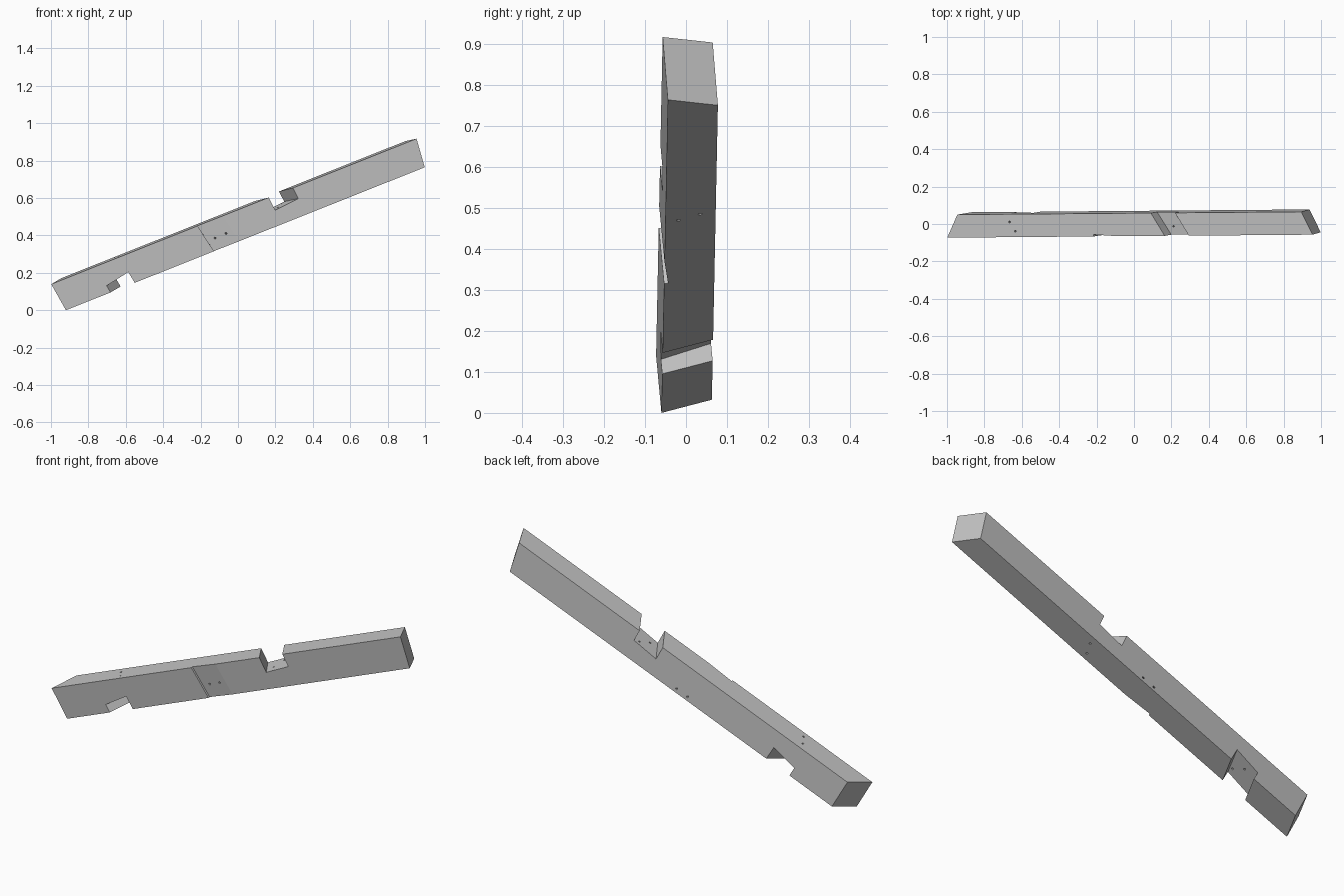
import bpy, bmesh
from itertools import product
from mathutils import Matrix, Vector

old = bpy.data.objects.get("Cube")
if old:
    bpy.data.objects.remove(old, do_unlink=True)

WIDTH, HEIGHT, OVER = 0.123, 0.159, 0.05

# Beam frame: local x runs along the beam, y to its back, z to its top
along = Vector((0.929, 0.0076, 0.370)).normalized()
back = Vector((-0.037, 0.997, 0.072))
back = (back - along * back.dot(along)).normalized()
frame = Matrix((along, back, along.cross(back))).transposed().to_4x4()
frame.translation = (-0.92, -0.06, 0.0)

grey = bpy.data.materials.new("plain_grey")
grey.use_nodes = True
colour = (0.55, 0.55, 0.55, 1)
grey.diffuse_color = colour
grey.node_tree.nodes["Principled BSDF"].inputs["Base Color"].default_value = colour


def make_object(name, bm):
    bmesh.ops.recalc_face_normals(bm, faces=bm.faces)
    mesh = bpy.data.meshes.new(name)
    bm.to_mesh(mesh)
    bm.free()
    mesh.materials.append(grey)
    obj = bpy.data.objects.new(name, mesh)
    bpy.context.collection.objects.link(obj)
    obj.matrix_world = frame
    return obj


def block(name, corner):
    """Six-sided solid; corner(i, j, k) gives each corner for i, j, k in 0..1."""
    bm = bmesh.new()
    for c in product((0, 1), repeat=3):
        bm.verts.new(corner(*c))
    bmesh.ops.convex_hull(bm, input=bm.verts)
    bmesh.ops.dissolve_limit(bm, angle_limit=0.001, verts=bm.verts, edges=bm.edges)
    return make_object(name, bm)


def notch(name, start, skew, lean, seat, outer):
    """Slanted channel across the beam; seat(s, t) is the height of its inner face."""
    def corner(i, j, k):
        t = -OVER + j * (WIDTH + 2 * OVER)
        u = outer
        for _ in range(12):
            s = start + 0.139 * i + skew * t + lean * u
            if k:
                u = seat(s, t)
        return s, t, u
    return block(name, corner)


def drill(name, a, b):
    """Thin round cutter running through two points and beyond."""
    a, b = Vector(a), Vector(b)
    axis = b - a
    bm = bmesh.new()
    turn = axis.to_track_quat('Z', 'Y').to_matrix().to_4x4()
    bmesh.ops.create_cone(bm, cap_ends=True, segments=10, radius1=0.005, radius2=0.005,
                          depth=axis.length + 2 * OVER,
                          matrix=Matrix.Translation((a + b) / 2) @ turn)
    return make_object(name, bm)


# Timber with compound mitred ends
def beam_corner(i, j, k):
    s = 2.065 - 0.06 * j + 0.016 * k if i else 0.063 * j - 0.0215 * k
    return s, j * WIDTH, k * HEIGHT


beam = block("rafter_beam", beam_corner)


# Shallow tapered housing on the front face
def housing_corner(i, j, k):
    u = -OVER + k * (HEIGHT + 2 * OVER)
    s = 0.852 + 0.145 * i - 0.2 * u
    return s, (0.01 * (1 - i) if j else -OVER), u


cutters = [
    notch("lower_notch_cutter", 0.257, 0.51, -0.16,
          lambda s, t: 0.041 + 0.187 * (s - 0.25) - 0.03 * t, -OVER),
    notch("upper_notch_cutter", 1.246, -0.61, -0.1,
          lambda s, t: 0.083 + 0.087 * (s - 1.24) + 0.08 * t, HEIGHT + OVER),
    block("housing_cutter", housing_corner),
]

# Pairs of peg holes through each joint
for s in (0.879, 0.945):
    cutters.append(drill("housing_hole_cutter", (s, 0, 0.066), (s + 0.063, WIDTH, 0.02)))
for s, t in ((0.34, 0.081), (0.371, 0.031)):
    cutters.append(drill("lower_hole_cutter", (s + 0.02, t, 0.03), (s, t, HEIGHT)))
for s, t in ((1.264, 0.032), (1.294, 0.085)):
    cutters.append(drill("upper_hole_cutter", (s, t, 0), (s - 0.009, t + 0.012, 0.08)))

for cutter in cutters:
    cutter.hide_render = True
    cut = beam.modifiers.new(cutter.name, 'BOOLEAN')
    cut.operation = 'DIFFERENCE'
    cut.solver = 'EXACT'
    cut.object = cutter

# Bake the cuts and remove the cutters
bpy.context.view_layer.update()
graph = bpy.context.evaluated_depsgraph_get()
baked = bpy.data.meshes.new_from_object(beam.evaluated_get(graph))
beam.modifiers.clear()
beam.data = baked
baked.name = "rafter_beam"
for cutter in cutters:
    bpy.data.objects.remove(cutter, do_unlink=True)
